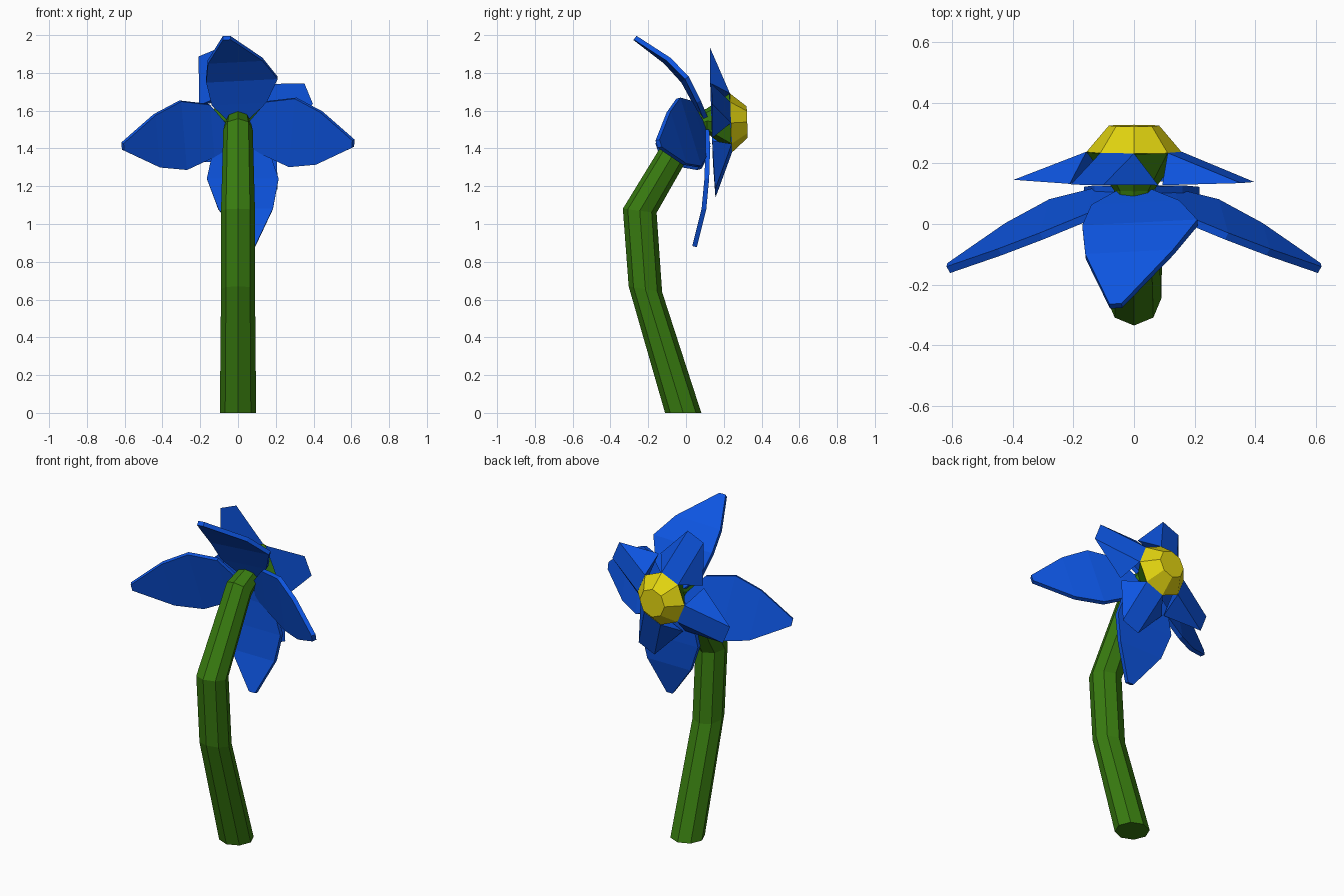
import bpy, bmesh
from math import sin, cos, pi, radians
from mathutils import Vector

if "Cube" in bpy.data.objects:
    bpy.data.objects.remove(bpy.data.objects["Cube"])


def material(name, rgb):
    m = bpy.data.materials.new(name)
    m.diffuse_color = (*rgb, 1)
    m.use_nodes = True
    m.node_tree.nodes["Principled BSDF"].inputs["Base Color"].default_value = m.diffuse_color
    return m


GREEN = material("stem_green", (0.04, 0.2, 0.005))
BLUE = material("petal_blue", (0.004, 0.09, 0.75))
YELLOW = material("centre_yellow", (0.75, 0.65, 0.005))


def make(name, verts, faces, mat):
    me = bpy.data.meshes.new(name)
    me.from_pydata(verts, [], faces)
    bm = bmesh.new()
    bm.from_mesh(me)
    bmesh.ops.recalc_face_normals(bm, faces=bm.faces)
    bm.to_mesh(me)
    bm.free()
    me.materials.append(mat)
    ob = bpy.data.objects.new(name, me)
    bpy.context.collection.objects.link(ob)
    return ob


def tube(name, rings, mat, n=8):
    """Rings of (y, z, radius, tilt in degrees), bent in the yz plane."""
    verts, faces = [], []
    for y, z, r, tilt in rings:
        a = radians(tilt)
        for i in range(n):
            t = 2 * pi * i / n
            verts.append((r * cos(t), y + r * sin(t) * cos(a), z + r * sin(t) * sin(a)))
    for k in range(len(rings) - 1):
        for i in range(n):
            j = (i + 1) % n
            faces.append((k*n + i, k*n + j, k*n + n + j, k*n + n + i))
    faces += [tuple(range(n)), tuple(range(len(verts) - n, len(verts)))]
    return make(name, verts, faces, mat)


# Bent stem flaring into the cup, and the yellow centre
tube("stem", [(-0.015, 0, 0.096, 0), (-0.215, 0.655, 0.09, -10),
              (-0.245, 1.07, 0.09, -7), (0.01, 1.5, 0.078, -48),
              (0.11, 1.545, 0.065, -88), (0.236, 1.535, 0.155, -88)], GREEN)
tube("flower_centre", [(0.237, 1.535, 0.157, -88), (0.324, 1.54, 0.083, -88)], YELLOW)


# Four large outer petals: a spine with half-widths across it
WIDTHS = (0.06, 0.145, 0.19, 0.145, 0.02)


def outer_petal(name, spine, across):
    across = Vector(across).normalized()
    verts = []
    for p, w in zip(spine, WIDTHS):
        p = Vector(p)
        verts += [p - across * w, p + across * w]
    faces = [(2*k, 2*k + 1, 2*k + 3, 2*k + 2) for k in range(len(spine) - 1)]
    ob = make(name, verts, faces, BLUE)
    mod = ob.modifiers.new("thickness", 'SOLIDIFY')
    mod.thickness = 0.025
    mod.offset = 0


side = [(0.05, 0.1, 1.48), (0.14, 0.065, 1.51), (0.29, 0.015, 1.485),
        (0.43, -0.05, 1.455), (0.61, -0.145, 1.425)]
for s, name in ((1, "outer_petal_right"), (-1, "outer_petal_left")):
    outer_petal(name, [(s * x, y, z + min(s, 0) * 0.015) for x, y, z in side],
                (0.08 * s, -0.29, 0.95))
outer_petal("outer_petal_top", [(0, 0.1, 1.56), (0.005, 0.06, 1.64), (0.02, -0.005, 1.765),
                                (-0.015, -0.1, 1.865), (-0.06, -0.27, 1.985)], (1, 0.05, 0.05))
outer_petal("outer_petal_bottom", [(0.01, 0.11, 1.5), (0.015, 0.115, 1.4), (0.025, 0.11, 1.24),
                                   (0.04, 0.095, 1.08), (0.07, 0.045, 0.88)], (1, 0, 0))

# Four wedge-shaped inner petals growing from alternate rim edges
# (along, half width, depth) : rim edge, tip edge, lower base edge
WEDGE = ((0.145, 0.06, 0.238), (0.405, 0.058, 0.142), (0.165, 0.155, 0.135))
for k in range(4):
    a = radians(22.5 + 90 * k)
    verts = []
    for r, w, y in WEDGE:
        for h in (-w, w):
            z = r * sin(a) + h * cos(a)
            verts.append((r * cos(a) - h * sin(a), y - 0.035 * z, 1.535 + z))
    make(f"inner_petal_{k + 1}", verts,
         [(0, 1, 3, 2), (2, 3, 5, 4), (4, 5, 1, 0), (0, 2, 4), (1, 5, 3)], BLUE)
